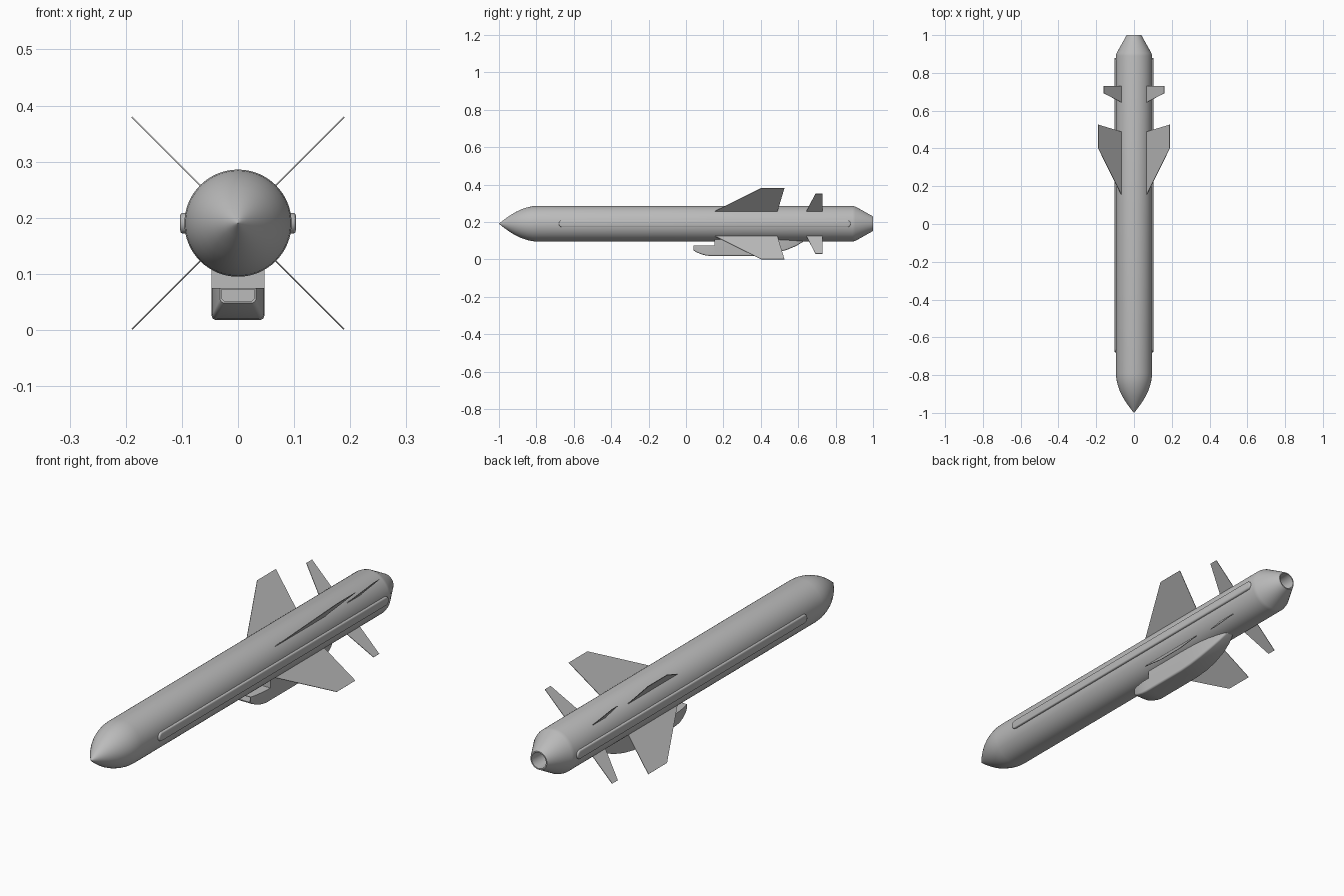
import bpy, bmesh, math
from mathutils import Vector, Matrix

if "Cube" in bpy.data.objects:
    bpy.data.objects.remove(bpy.data.objects["Cube"])

CZ = 0.1905   # height of the body axis
R = 0.0955    # body radius

grey = bpy.data.materials.new("light grey")
grey.diffuse_color = (0.5, 0.5, 0.5, 1)
grey.use_nodes = True
grey.node_tree.nodes["Principled BSDF"].inputs["Base Color"].default_value = grey.diffuse_color


def finish(name, bm, angle=30):
    """Turn a bmesh into a shaded, coloured object."""
    bmesh.ops.remove_doubles(bm, verts=bm.verts, dist=1e-6)
    bmesh.ops.recalc_face_normals(bm, faces=bm.faces)
    me = bpy.data.meshes.new(name)
    bm.to_mesh(me)
    bm.free()
    me.materials.append(grey)
    me.shade_smooth()
    me.set_sharp_from_angle(angle=math.radians(angle))
    ob = bpy.data.objects.new(name, me)
    bpy.context.collection.objects.link(ob)
    return ob


def loft(sections):
    """Skin closed loops of equal length and cap both ends."""
    bm = bmesh.new()
    rings = [[bm.verts.new(p) for p in s] for s in sections]
    n = len(rings[0])
    for a, b in zip(rings, rings[1:]):
        for i in range(n):
            j = (i + 1) % n
            bm.faces.new((a[i], a[j], b[j], b[i]))
    bm.faces.new(rings[0])
    bm.faces.new(rings[-1])
    return bm


def circle(y, r, n=64):
    return [(r * math.sin(2 * math.pi * i / n), y, CZ + r * math.cos(2 * math.pi * i / n))
            for i in range(n)]


# body: ogive nose, straight tube, tapered tail and hollow nozzle
profile = [(-1, 0.0005), (-0.97, 0.024), (-0.94, 0.045), (-0.91, 0.063), (-0.88, 0.077),
           (-0.85, 0.087), (-0.82, 0.0935), (-0.79, R), (0.89, R), (0.905, 0.092),
           (1.0, 0.039), (1.0, 0.034), (0.92, 0.03)]
finish("body", loft([circle(y, r) for y, r in profile]))


# side rails: long capsule plates with a bevelled outer edge
def capsule(x, rad, y0=-0.68, y1=0.88, h=0.0185, n=8):
    pts = []
    for end, start in ((y1 - h, -math.pi / 2), (y0 + h, math.pi / 2)):
        for i in range(n + 1):
            a = start + math.pi * i / n
            pts.append((x, end + rad * math.cos(a), CZ + rad * math.sin(a)))
    return pts


for side, sx in (("right", 1), ("left", -1)):
    steps = ((0.085, 0.0185), (0.0995, 0.0185), (0.102, 0.0165), (0.103, 0.013))
    finish("side_rail_" + side, loft([capsule(sx * x, r) for x, r in steps]), 40)


# fins: thin plates at 45 degrees, outline as (y, distance from axis)
def fin(name, outline, angle, t=0.0012):
    turn = Matrix.Rotation(math.radians(angle), 4, 'Y')
    plates = [[turn @ Vector((r, y, s * t)) + Vector((0, 0, CZ)) for y, r in outline]
              for s in (-1, 1)]
    finish(name, loft(plates))


wing = [(0.148, 0.09), (0.40, 0.2675), (0.526, 0.2675), (0.488, 0.09)]
tail = [(0.642, 0.09), (0.692, 0.226), (0.73, 0.226), (0.73, 0.09)]
for i in range(4):
    fin(f"wing_{i + 1}", wing, 45 + 90 * i)
    fin(f"tail_fin_{i + 1}", tail, 45 + 90 * i)


# air intake under the belly: U sections with rounded lower corners
def u_section(y, w, bottom, top, c=0.008, n=5):
    pts = [(w, y, top)]
    for cx, start in ((w - c, 0), (c - w, -math.pi / 2)):
        for i in range(n + 1):
            a = start - math.pi / 2 * i / n
            pts.append((cx + c * math.cos(a), y, bottom + c + c * math.sin(a)))
    pts.append((-w, y, top))
    return pts


intake = [  # recessed duct, then lip, chin, step, belly, boat tail
    (0.10, 0.029, 0.051, 0.0725), (0.04, 0.029, 0.051, 0.0725),
    (0.04, 0.032, 0.048, 0.075), (0.055, 0.037, 0.038, 0.075),
    (0.08, 0.042, 0.028, 0.075), (0.105, 0.0455, 0.021, 0.075),
    (0.13, 0.047, 0.018, 0.075), (0.152, 0.047, 0.018, 0.075),
    (0.152, 0.047, 0.018, 0.13), (0.36, 0.047, 0.018, 0.13),
    (0.42, 0.0465, 0.023, 0.13), (0.48, 0.044, 0.034, 0.13),
    (0.54, 0.038, 0.051, 0.13), (0.59, 0.029, 0.072, 0.13),
    (0.62, 0.021, 0.09, 0.13), (0.64, 0.013, 0.104, 0.13)]
finish("air_intake", loft([u_section(*s) for s in intake]))
